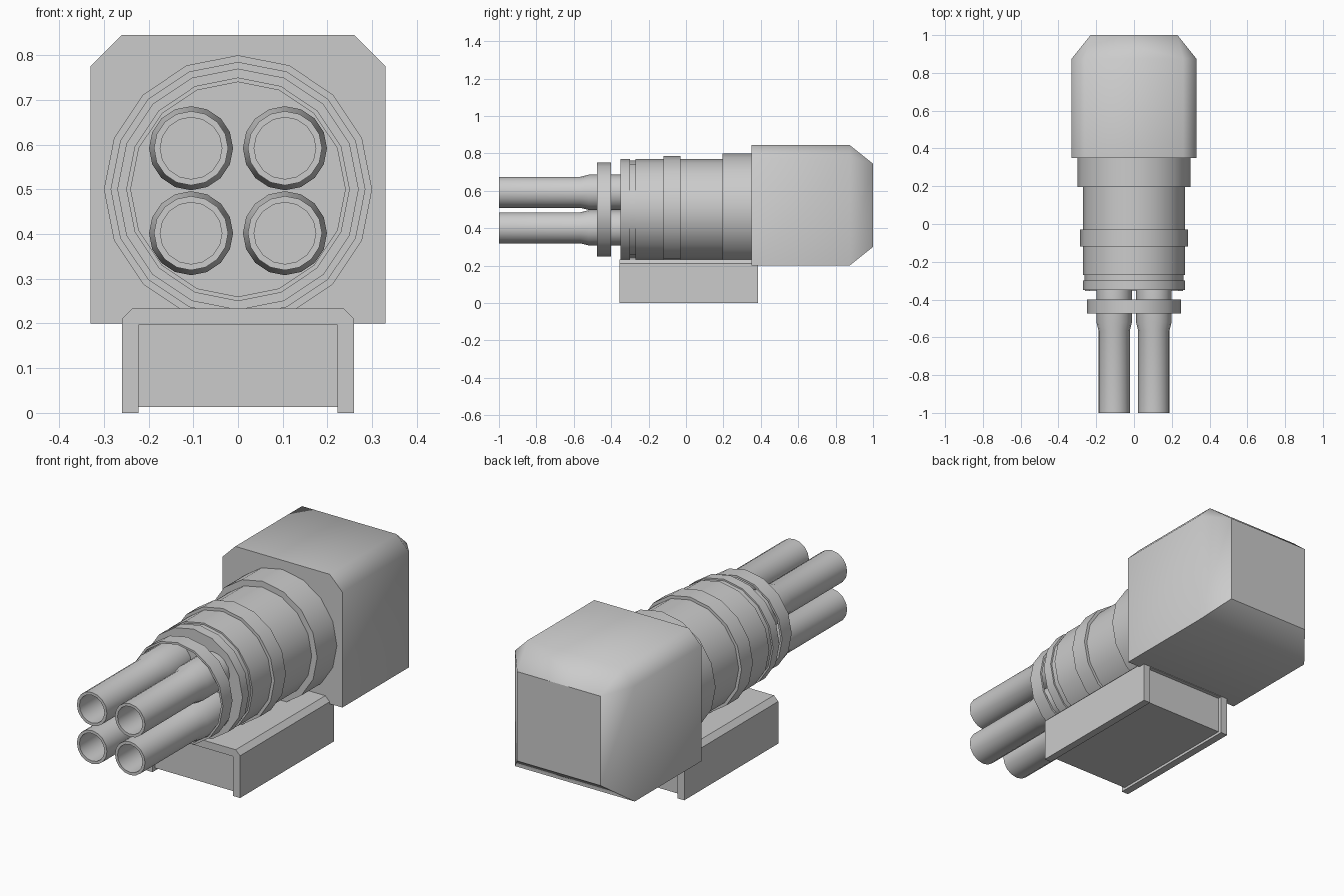
import bpy, bmesh, math

if "Cube" in bpy.data.objects:
    bpy.data.objects.remove(bpy.data.objects["Cube"])

grey = bpy.data.materials.new("plain grey")
grey.use_nodes = True
grey.diffuse_color = (0.6, 0.6, 0.6, 1)
grey.node_tree.nodes["Principled BSDF"].inputs["Base Color"].default_value = (0.6, 0.6, 0.6, 1)


def finish(bm, name, angle):
    """Turn a bmesh into a shaded object."""
    bmesh.ops.remove_doubles(bm, verts=bm.verts, dist=1e-5)
    bmesh.ops.recalc_face_normals(bm, faces=bm.faces)
    mesh = bpy.data.meshes.new(name)
    bm.to_mesh(mesh)
    bm.free()
    mesh.materials.append(grey)
    obj = bpy.data.objects.new(name, mesh)
    bpy.context.collection.objects.link(obj)
    bpy.ops.object.select_all(action='DESELECT')
    obj.select_set(True)
    bpy.context.view_layer.objects.active = obj
    bpy.ops.object.shade_smooth_by_angle(angle=math.radians(angle))
    return obj


def loft(name, sections, angle=30, caps=True, closed=False):
    """Bridge rings of points with equal counts."""
    bm = bmesh.new()
    rings = [[bm.verts.new(p) for p in s] for s in sections]
    pairs = list(zip(rings, rings[1:]))
    if closed:
        pairs.append((rings[-1], rings[0]))
    for a, b in pairs:
        for i in range(len(a)):
            j = (i + 1) % len(a)
            bm.faces.new((a[i], a[j], b[j], b[i]))
    if caps and not closed:
        bm.faces.new(rings[0])
        bm.faces.new(rings[-1])
    return finish(bm, name, angle)


def lathe(name, profile, x, z, closed=False, sides=16):
    """Turn (y, radius) pairs around an axis along y."""
    turns = [2 * math.pi * i / sides for i in range(sides)]
    loft(name, [[(x + r * math.sin(t), y, z + r * math.cos(t)) for t in turns]
                for y, r in profile], closed=closed)


def extrude(name, outline, y0, y1, angle=30):
    return loft(name, [[(x, y, z) for x, z in outline] for y in (y0, y1)], angle)


# Stepped round body
AXIS = 0.5
steps = [(-0.35, -0.30, 0.27), (-0.30, -0.27, 0.262), (-0.27, -0.12, 0.27),
         (-0.12, -0.03, 0.285), (-0.03, 0.195, 0.27), (0.195, 0.36, 0.30)]
lathe("body", [(y, r) for a, b, r in steps for y in (a, b)], 0, AXIS)

# Thin band around the tubes
lathe("tube_band", [(-0.475, 0.25), (-0.40, 0.25), (-0.40, 0.24), (-0.475, 0.24)],
      0, AXIS, closed=True)

# Four hollow tubes
tube = [(-0.34, 0.094), (-0.52, 0.094), (-0.565, 0.083), (-1, 0.083),
        (-1, 0.069), (-0.5, 0.069)]
for side, sx in (("left", 1), ("right", -1)):
    for level, z in (("upper", 0.592), ("lower", 0.402)):
        lathe(f"{level}_{side}_tube", tube, sx * 0.105, z)

# Rear housing: chamfered top corners, tapering to a square back
outline = [(0.33, 0.2), (0.33, 0.775), (0.26, 0.845)]
outline += [(-x, z) for x, z in reversed(outline)]
back = [(0.23, 0.3), (0.23, 0.745), (0.23, 0.745)]
back += [(-x, z) for x, z in reversed(back)]


def at(points, y):
    return [(x, y, z) for x, z in points]


# The doubled corners collapse before capping, so the back is built from strips
bm = bmesh.new()
front, mid = ([bm.verts.new(p) for p in at(outline, y)] for y in (0.35, 0.875))
corners = [bm.verts.new(p) for p in at(back[:2] + back[4:], 1)]
tail = [corners[i] for i in (0, 1, 1, 2, 2, 3)]
for a, b in ((front, mid), (mid, tail)):
    for i in range(6):
        j = (i + 1) % 6
        bm.faces.new(dict.fromkeys((a[i], a[j], b[j], b[i])))
bm.faces.new(front)
bm.faces.new(corners)
finish(bm, "rear_housing", 48)

# Base: chamfered channel over a recessed block
hood = [(0.222, 0), (0.26, 0), (0.26, 0.21), (0.236, 0.234)]
hood += [(-x, z) for x, z in reversed(hood)]
hood += [(-0.222, 0.197), (0.222, 0.197)]
extrude("base_channel", hood, -0.355, 0.385)
extrude("base_block", [(0.222, 0.013), (0.222, 0.197), (-0.222, 0.197), (-0.222, 0.013)],
        -0.335, 0.365)
